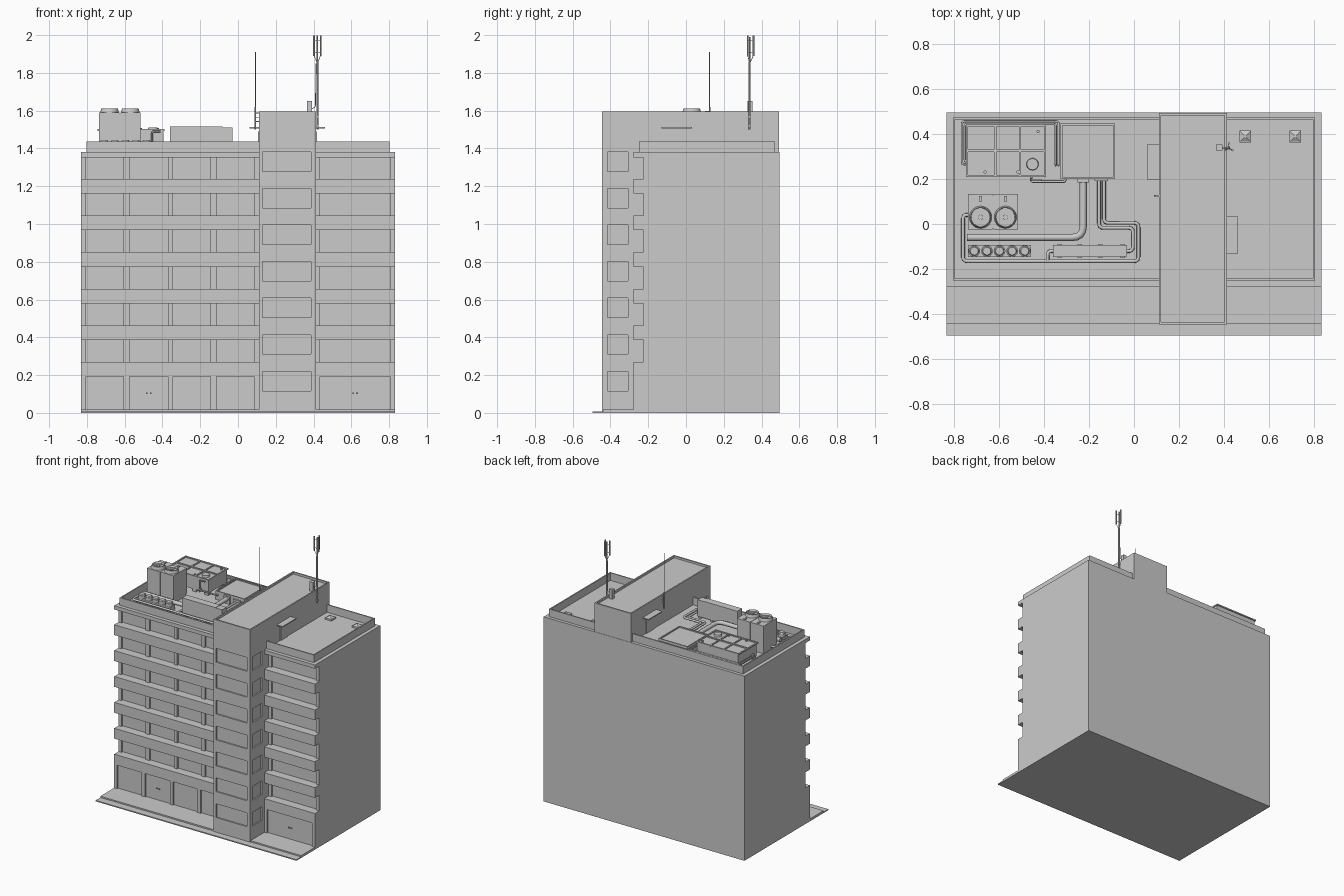
import bpy, bmesh, math
from mathutils import Vector, Matrix


def finish(name, bm):
    me = bpy.data.meshes.new(name)
    bm.to_mesh(me)
    bm.free()
    ob = bpy.data.objects.new(name, me)
    bpy.context.collection.objects.link(ob)
    return ob


def boxes(name, items):
    """One object made of boxes given as x0, x1, y0, y1, z0, z1."""
    bm = bmesh.new()
    for x0, x1, y0, y1, z0, z1 in items:
        m = Matrix.Translation(((x0 + x1) / 2, (y0 + y1) / 2, (z0 + z1) / 2))
        bmesh.ops.create_cube(bm, size=1, matrix=m @ Matrix.Diagonal((x1 - x0, y1 - y0, z1 - z0, 1)))
    return finish(name, bm)


def tubes(name, items, seg=20):
    """One object made of vertical cones given as x, y, z0, z1, r0, r1."""
    bm = bmesh.new()
    for x, y, z0, z1, r0, r1 in items:
        bmesh.ops.create_cone(bm, cap_ends=True, segments=seg, radius1=r0, radius2=r1, depth=z1 - z0,
                              matrix=Matrix.Translation((x, y, (z0 + z1) / 2)))
    ob = finish(name, bm)
    if seg > 8:
        ob.data.shade_smooth()
        ob.data.set_sharp_from_angle(angle=math.radians(35))
    return ob


def bake(ob):
    """Replace an object by its evaluated mesh."""
    dg = bpy.context.evaluated_depsgraph_get()
    me = bpy.data.meshes.new_from_object(ob.evaluated_get(dg))
    name = ob.name
    bpy.data.objects.remove(ob)
    new = bpy.data.objects.new(name, me)
    bpy.context.collection.objects.link(new)
    return new


def cut(ob, cutter):
    mod = ob.modifiers.new("cut", 'BOOLEAN')
    mod.operation, mod.solver, mod.object = 'DIFFERENCE', 'EXACT', cutter
    new = bake(ob)
    bpy.data.objects.remove(cutter)
    return new


def pipe(name, pts, r, bend=0.02):
    """Round pipe along a path whose corners are rounded."""
    p = [Vector(q) for q in pts]
    path = [p[0]]
    for a, b, c in zip(p, p[1:], p[2:]):
        s = b + (a - b).normalized() * min(bend, (a - b).length / 2)
        e = b + (c - b).normalized() * min(bend, (c - b).length / 2)
        path += [s.lerp(b, t).lerp(b.lerp(e, t), t) for t in (0, .25, .5, .75, 1)]
    path.append(p[-1])
    cu = bpy.data.curves.new(name, 'CURVE')
    cu.dimensions, cu.bevel_depth, cu.bevel_resolution, cu.use_fill_caps = '3D', r, 2, True
    sp = cu.splines.new('POLY')
    sp.points.add(len(path) - 1)
    for pt, q in zip(sp.points, path):
        pt.co = (*q, 1)
    ob = bpy.data.objects.new(name, cu)
    bpy.context.collection.objects.link(ob)
    return bake(ob)


STEP, ROOF = 0.1935, 1.38
WINGS = [(-0.83, 0.115), (0.41, 0.83)]
BAYS = [(-0.805, -0.605), (-0.575, -0.37), (-0.345, -0.145), (-0.115, 0.085), (0.435, 0.805)]

# Paved base with a front step
boxes("base_slab", [(-0.83, 0.83, -0.495, 0.495, 0, 0.008), (-0.83, 0.83, -0.44, -0.2, 0, 0.018)])

# Main body, glazing plane at its front
boxes("main_block", [(-0.83, 0.83, -0.212, 0.495, 0, ROOF)])

# Projecting spandrel bands and roof lip on both wings
bands = []
for x0, x1 in WINGS:
    for k in range(6):
        top = 0.27 + STEP * k
        bands.append((x0, x1, -0.277, -0.21, top - 0.077, top))
    bands.append((x0, x1, -0.277, -0.21, 1.352, ROOF))
boxes("spandrel_bands", bands)

# Piers between windows; the ground floor ones stand further forward
edges = [-0.83] + [v for b in BAYS[:4] for v in b] + [0.115]
gaps = [(edges[i], edges[i + 1]) for i in range(0, 10, 2)] + [(0.41, 0.435), (0.805, 0.83)]
boxes("upper_piers", [(a, b, -0.226, -0.21, 0.26, 1.36) for a, b in gaps])
boxes("ground_piers", [(a, b, -0.277, -0.21, 0, 0.2) for a, b in gaps])
boxes("ground_glazing", [(a, b, -0.266, -0.21, 0.01, 0.2) for a, b in BAYS])
boxes("door_handles", [(x + s - 0.004, x + s + 0.004, -0.274, -0.264, 0.1, 0.108)
                       for x in (-0.4725, 0.62) for s in (-0.01, 0.01)])

# Stair tower with recessed front and side windows and a sunken roof
tower = boxes("stair_tower", [(0.11, 0.412, -0.445, 0.493, 0, 1.595)])
cuts = [(0.12, 0.402, -0.434, 0.482, 1.58, 1.7)]
for k in range(7):
    z = 0.117 + STEP * k
    cuts += [(0.13, 0.387, -0.5, -0.435, z, z + 0.103),
             (0.402, 0.5, -0.415, -0.307, z, z + 0.103),
             (0.0, 0.12, -0.415, -0.307, z, z + 0.103)]
cut(tower, boxes("tower_cutter", cuts))

# Roof parapet around both wings
boxes("roof_parapet", [(-0.803, 0.803, -0.25, -0.241, ROOF - 0.01, 1.437),
                       (-0.803, 0.803, 0.463, 0.472, ROOF - 0.01, 1.437),
                       (-0.803, -0.794, -0.241, 0.463, ROOF - 0.01, 1.437),
                       (0.794, 0.803, -0.241, 0.463, ROOF - 0.01, 1.437)])

# Roof access doors with canopies on the tower sides
boxes("door_canopies", [(0.06, 0.115, 0.195, 0.355, 1.506, 1.513), (0.41, 0.46, -0.13, 0.033, 1.506, 1.513)])
boxes("roof_doors", [(0.105, 0.115, 0.235, 0.315, ROOF, 1.49), (0.41, 0.417, -0.09, -0.01, ROOF, 1.49)])

# Skylight hatches on the right wing
boxes("hatch_curbs", [(x - 0.026, x + 0.026, 0.362, 0.414, ROOF, 1.393) for x in (0.493, 0.715)])
hatch = tubes("hatch_domes", [(x, 0.388, 1.393, 1.405, 0.033, 0.005) for x in (0.493, 0.715)], 4)
for i in range(2):
    vs = hatch.data.vertices[i * 8:i * 8 + 8]
    c = Vector(((0.493, 0.715)[i], 0.388, 0))
    for v in vs:
        v.co = Matrix.Rotation(math.pi / 4, 4, 'Z') @ (v.co - c) + c

# Twin-fan cooling unit
boxes("cooling_unit", [(-0.735, -0.627, -0.025, 0.133, 1.40, 1.59), (-0.623, -0.515, -0.025, 0.133, 1.40, 1.59),
                       (-0.73, -0.52, -0.02, 0.128, ROOF, 1.588)])
fans = tubes("fan_shrouds", [(x, 0.03, 1.588, 1.612, 0.05, 0.044) for x in (-0.68, -0.57)], 28)
cut(fans, tubes("fan_cutter", [(x, 0.03, 1.597, 1.65, 0.041, 0.041) for x in (-0.68, -0.57)], 28))
tubes("fan_hubs", [(x, 0.03, 1.595, 1.606, 0.012, 0.012) for x in (-0.68, -0.57)], 12)
boxes("fan_blades", [b for x in (-0.68, -0.57) for b in
                     ((x - 0.041, x + 0.041, 0.026, 0.034, 1.597, 1.601), (x - 0.004, x + 0.004, -0.011, 0.071, 1.597, 1.601))])
boxes("cooling_lugs", [(x - 0.006, x + 0.006, y, y + 0.012, 1.588, 1.597) for x in (-0.68, -0.57) for y in (0.1, 0.112)])

# Row of five small vents on a plinth
boxes("vent_plinth", [(-0.735, -0.457, -0.147, -0.092, ROOF, 1.415)])
vx = [-0.708 + 0.056 * i for i in range(5)]
tubes("vent_drums", [(x, -0.12, 1.41, 1.438, 0.026, 0.026) for x in vx])
tubes("vent_caps", [(x, -0.12, 1.438, 1.445, 0.021, 0.017) for x in vx])

# Long air handler
boxes("air_handler", [(-0.36, -0.083, -0.147, -0.092, ROOF + 0.01, 1.515), (-0.083, -0.03, -0.145, -0.094, ROOF + 0.01, 1.512)])
boxes("air_handler_feet", [(x, x + 0.02, -0.15, -0.089, ROOF, 1.39) for x in (-0.34, -0.25, -0.16, -0.06)])

# Low plant room with a raised rim
low = boxes("plant_room", [(-0.325, -0.085, 0.2, 0.445, ROOF, 1.445)])
cut(low, boxes("plant_room_cutter", [(-0.317, -0.093, 0.208, 0.437, 1.437, 1.5)]))

# Large chiller: body, legs, panel strips and fan
boxes("chiller_body", [(-0.735, -0.395, 0.215, 0.435, 1.40, 1.495)])
boxes("chiller_legs", [(x, x + 0.03, y, y + 0.03, ROOF, 1.41)
                       for x in (-0.73, -0.63, -0.53, -0.43) for y in (0.22, 0.4)])
boxes("chiller_strips", [(-0.745, -0.39, y, y + 0.01, 1.494, 1.503) for y in (0.208, 0.32, 0.432)]
      + [(x, x + 0.01, 0.208, 0.442, 1.493, 1.502) for x in (-0.745, -0.62, -0.51, -0.4)])
tubes("chiller_fan", [(-0.45, 0.265, 1.49, 1.51, 0.028, 0.025)])
tubes("chiller_valves", [(x, y, 1.49, 1.508, 0.007, 0.007)
                         for x, y in ((-0.66, 0.23), (-0.515, 0.23), (-0.425, 0.41))], 10)

# Roof ducts and pipes
pipe("main_duct", [(-0.225, 0.2, 1.415), (-0.225, -0.06, 1.415), (-0.74, -0.06, 1.415)], 0.016, 0.05)
boxes("duct_flanges", [(-0.25, -0.2, 0.185, 0.2, ROOF, 1.437), (-0.175, -0.115, 0.19, 0.2, 1.39, 1.425)])
pipe("supply_pipe", [(-0.133, 0.2, 1.405), (-0.133, 0.005, 1.405), (0.02, 0.005, 1.405), (0.02, -0.165, 1.405),
                     (-0.758, -0.165, 1.405), (-0.758, 0.04, 1.405), (-0.73, 0.04, 1.405)], 0.008)
pipe("return_pipe", [(-0.155, 0.2, 1.405), (-0.155, -0.017, 1.405), (-0.005, -0.017, 1.405),
                     (-0.005, -0.12, 1.405), (-0.04, -0.12, 1.405)], 0.008)
pipe("branch_pipe", [(-0.35, -0.12, 1.405), (-0.383, -0.12, 1.405), (-0.383, -0.163, 1.405)], 0.008)
for i, o in enumerate((0, 0.012)):
    pipe("chiller_pipe_%d" % i, [(-0.735, 0.265 + o, 1.43), (-0.762 + o, 0.265 + o, 1.43), (-0.762 + o, 0.455 - o, 1.43),
                                 (-0.335 - o, 0.455 - o, 1.43), (-0.335 - o, 0.26, 1.43), (-0.335 - o, 0.26, 1.39)], 0.005, 0.01)
pipe("chiller_drain", [(-0.455, 0.22, 1.42), (-0.455, 0.188, 1.42), (-0.305, 0.188, 1.42), (-0.305, 0.205, 1.42)], 0.006, 0.01)
pipe("chiller_riser", [(-0.455, 0.2, 1.40), (-0.455, 0.195, 1.49), (-0.41, 0.195, 1.49)], 0.005, 0.01)

# Whip antenna clamped to the tower's left side
tubes("whip_antenna", [(0.092, 0.125, 1.5, 1.62, 0.004, 0.004), (0.092, 0.125, 1.62, 1.91, 0.0028, 0.0022)], 8)
boxes("whip_brackets", [(0.09, 0.112, 0.122, 0.128, z, z + 0.005) for z in (1.54, 1.56, 1.585)])

# Radio mast on the tower's right side with three panel antennas
MX, MY = 0.42, 0.337
tubes("radio_mast", [(MX, MY, 1.5, 1.86, 0.0055, 0.0055), (MX, MY, 1.86, 1.99, 0.004, 0.004)], 8)
boxes("mast_clamps", [(0.40, 0.426, MY - 0.006, MY + 0.006, z, z + 0.008) for z in (1.515, 1.565)])
boxes("equipment_box", [(0.364, 0.392, 0.325, 0.352, 1.58, 1.65)])
pipe("mast_cable", [(0.39, MY, 1.61), (0.41, MY, 1.62), (0.413, MY, 1.85)], 0.002, 0.01)
panels = []
for i in range(3):
    a = math.radians(90 + 120 * i)
    dx, dy = math.cos(a), math.sin(a)
    panels.append((MX + 0.02 * dx, MY + 0.02 * dy, 1.89, 1.998, 0.005, 0.005))
    for z in (1.91, 1.97):
        pipe("antenna_arm", [(MX, MY, z), (MX + 0.02 * dx, MY + 0.02 * dy, z)], 0.0018)
    pipe("antenna_strut", [(MX, MY, 1.85), (MX + 0.02 * dx, MY + 0.02 * dy, 1.892)], 0.0018)
tubes("panel_antennas", panels, 6)
